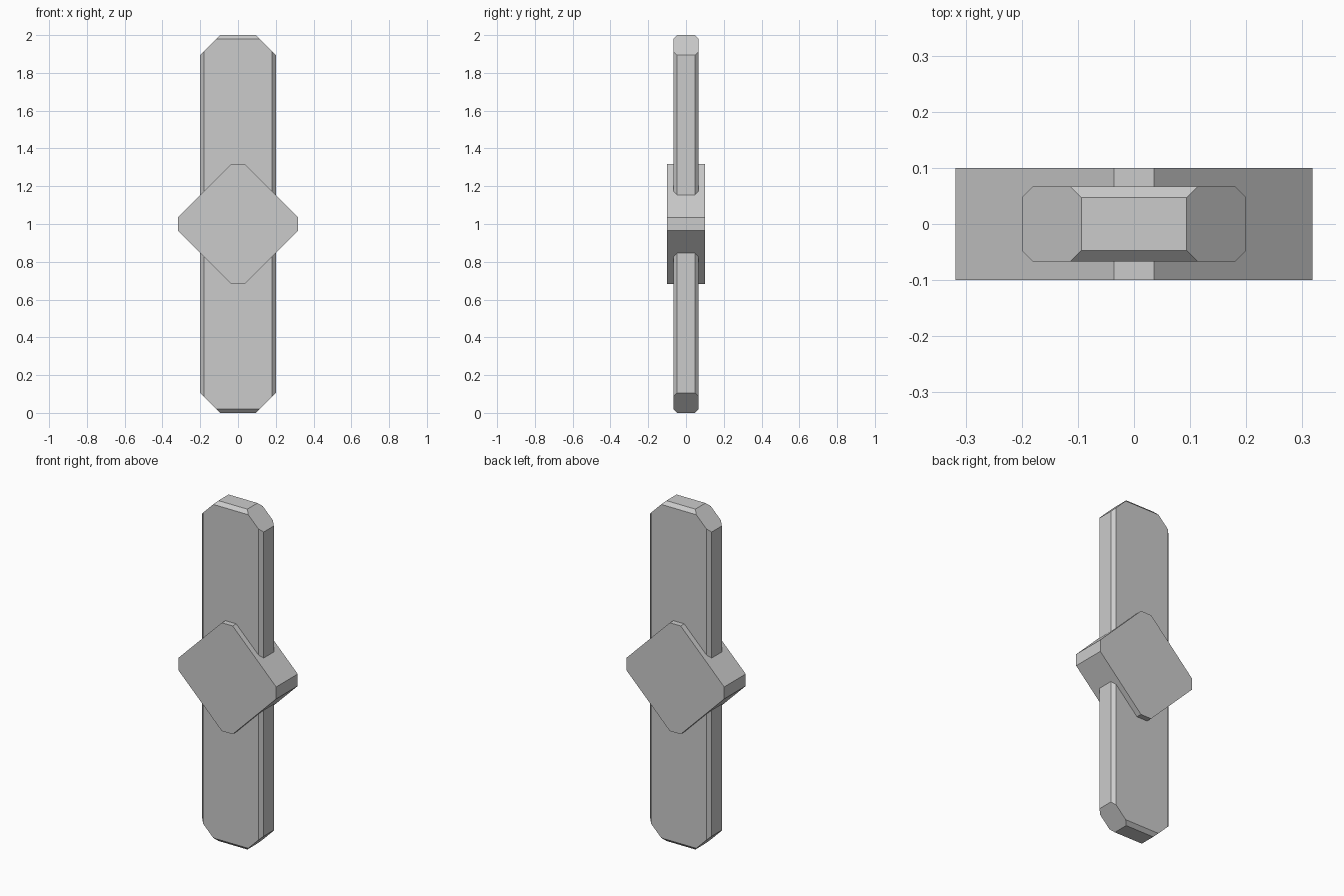
import bpy, bmesh
from math import radians, sqrt
from mathutils import Matrix, Vector

if "Cube" in bpy.data.objects:
    bpy.data.objects.remove(bpy.data.objects["Cube"])

CENTRE = Vector((0, 0, 1))


def box(size):
    bm = bmesh.new()
    bmesh.ops.create_cube(bm, size=1, matrix=Matrix.Diagonal((*size, 1)))
    return bm


def chop(bm, normal, distance):
    """Slice off everything beyond a plane and cap the cut."""
    n = Vector(normal).normalized()
    cut = bmesh.ops.bisect_plane(bm, geom=bm.verts[:] + bm.edges[:] + bm.faces[:],
                                 plane_co=n * distance, plane_no=n, clear_outer=True)
    edges = [e for e in cut["geom_cut"] if isinstance(e, bmesh.types.BMEdge)]
    bmesh.ops.contextual_create(bm, geom=edges)


def finish(bm, name):
    bmesh.ops.recalc_face_normals(bm, faces=bm.faces)
    mesh = bpy.data.meshes.new(name)
    bm.to_mesh(mesh)
    bm.free()
    obj = bpy.data.objects.new(name, mesh)
    obj.location = CENTRE
    bpy.context.collection.objects.link(obj)
    return obj


SIGNS = [(a, b) for a in (-1, 1) for b in (-1, 1)]

# Long upright bar: thin chamfers along its edges, big 45 degree corners at the ends
hx, hy, hz = 0.2, 0.067, 1.0
edge, corner = 0.02, 0.106
bar = box((2 * hx, 2 * hy, 2 * hz))
for a, b in SIGNS:
    chop(bar, (a, b, 0), (hx + hy - edge) / sqrt(2))
    chop(bar, (0, a, b), (hy + hz - edge) / sqrt(2))
for a, b in SIGNS:
    chop(bar, (a, 0, b), (hx + hz - corner) / sqrt(2))
finish(bar, "upright_bar")

# Square middle block turned on its corner, with its four tips cut flat
half, tip = 0.25, 0.05
block = box((2 * half, 0.2, 2 * half))
for a, b in SIGNS:
    chop(block, (a, 0, b), (2 * half - tip) / sqrt(2))
bmesh.ops.rotate(block, verts=block.verts, matrix=Matrix.Rotation(radians(45), 3, 'Y'))
finish(block, "middle_block")
